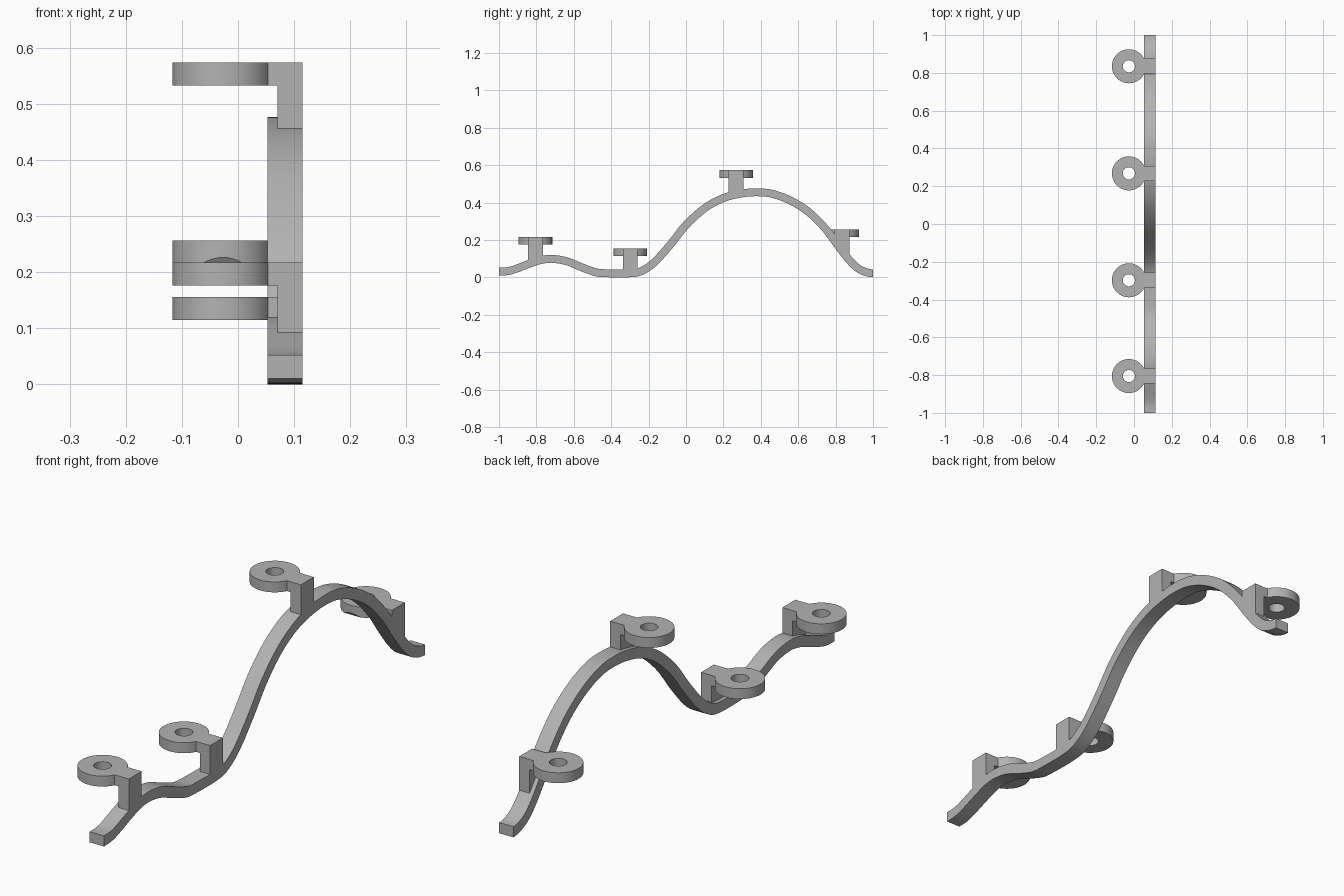
import bpy, bmesh, math
from mathutils import Vector

if "Cube" in bpy.data.objects:
    bpy.data.objects.remove(bpy.data.objects["Cube"])

grey = bpy.data.materials.new("plain grey")
grey.use_nodes = True
colour = (0.45, 0.45, 0.45, 1)
grey.diffuse_color = colour
grey.node_tree.nodes["Principled BSDF"].inputs["Base Color"].default_value = colour

LEFT, STRIP_RIGHT, POST_RIGHT = 0.115, 0.053, 0.07
HALF_THICK, RING_H, HALF_W = 0.021, 0.041, 0.04
RING_X, OUTER_R, HOLE_R = -0.027, 0.09, 0.032


def finish(name, bm):
    bmesh.ops.recalc_face_normals(bm, faces=bm.faces[:])
    mesh = bpy.data.meshes.new(name)
    bm.to_mesh(mesh)
    bm.free()
    ob = bpy.data.objects.new(name, mesh)
    bpy.context.collection.objects.link(ob)
    mesh.materials.append(grey)
    bpy.ops.object.select_all(action='DESELECT')
    ob.select_set(True)
    bpy.context.view_layer.objects.active = ob
    bpy.ops.object.shade_smooth_by_angle(angle=math.radians(30))


def extrude(bm, faces, offset):
    new = bmesh.ops.extrude_face_region(bm, geom=faces)["geom"]
    verts = [g for g in new if isinstance(g, bmesh.types.BMVert)]
    bmesh.ops.translate(bm, verts=verts, vec=offset)


def smooth_path(points, steps=6):
    """Spline through the points, with uneven spacing allowed."""
    p = [Vector(q) for q in points]
    slope = [(p[min(i + 1, len(p) - 1)] - p[max(i - 1, 0)]) for i in range(len(p))]
    slope = [s.y / s.x for s in slope]
    slope[0] = slope[-1] = 0
    out = []
    for i in range(len(p) - 1):
        w = p[i + 1].x - p[i].x
        for k in range(steps):
            t = k / steps
            z = ((2*t**3 - 3*t**2 + 1) * p[i].y + (t**3 - 2*t**2 + t) * w * slope[i]
                 + (3*t**2 - 2*t**3) * p[i + 1].y + (t**3 - t**2) * w * slope[i + 1])
            out.append(Vector((p[i].x + t * w, z)))
    return out + [p[-1]]


# Centre line of the wavy strip as (y, z)
path = smooth_path([
    (-1, .031), (-.94, .036), (-.84, .072), (-.78, .092), (-.72, .099), (-.64, .087),
    (-.56, .055), (-.48, .027), (-.42, .022), (-.3, .022), (-.24, .033), (-.17, .08),
    (-.08, .18), (0, .28), (.1, .37), (.2, .424), (.3, .449), (.38, .455), (.46, .447),
    (.56, .41), (.66, .346), (.75, .255), (.82, .16), (.88, .085), (.93, .042), (1, .022)])


def height_at(y):
    for a, b in zip(path, path[1:]):
        if a.x <= y <= b.x:
            return a.y + (b.y - a.y) * (y - a.x) / (b.x - a.x)


# Wavy strip: thicken the path, then extrude it sideways
bm = bmesh.new()
rows = []
for i, p in enumerate(path):
    d = (path[min(i + 1, len(path) - 1)] - path[max(i - 1, 0)]).normalized()
    n = Vector((-d.y, d.x)) * HALF_THICK
    if i in (0, len(path) - 1):
        n = Vector((0, HALF_THICK))
    rows.append([bm.verts.new((STRIP_RIGHT, q.x, q.y)) for q in (p - n, p + n)])
faces = [bm.faces.new((a[0], b[0], b[1], a[1])) for a, b in zip(rows, rows[1:])]
extrude(bm, faces, (LEFT - STRIP_RIGHT, 0, 0))
finish("wavy_strip", bm)


def ring_tab(name, y, top, trim=False):
    bm = bmesh.new()
    # Keyhole outline: a round arc closed by a square tab
    start = math.asin(HALF_W / OUTER_R)
    count = 48
    angles = [start + (2 * math.pi - 2 * start) * i / count for i in range(count + 1)]
    outline = [(OUTER_R * math.cos(a), OUTER_R * math.sin(a)) for a in angles]
    outline += [(LEFT - RING_X, v) for v in (-HALF_W, 0, HALF_W)]
    outer, inner = [], []
    for u, v in outline:
        a = math.atan2(v, u)
        outer.append(bm.verts.new((RING_X + u, y + v, top - RING_H)))
        inner.append(bm.verts.new((RING_X + HOLE_R * math.cos(a),
                                   y + HOLE_R * math.sin(a), top - RING_H)))
    faces = [bm.faces.new((outer[i - 1], outer[i], inner[i], inner[i - 1]))
             for i in range(len(outer))]
    extrude(bm, faces, (0, 0, RING_H))
    # Small slanted trim on the lower front edge
    if trim:
        cut = bmesh.ops.bisect_plane(
            bm, geom=bm.verts[:] + bm.edges[:] + bm.faces[:],
            plane_co=(0, y - OUTER_R, top - RING_H + 0.011),
            plane_no=(0, -1.4, -1), clear_outer=True)["geom_cut"]
        bmesh.ops.holes_fill(bm, edges=[e for e in cut if isinstance(e, bmesh.types.BMEdge)])
    finish(name, bm)


def post(name, y, top):
    # Upright whose foot follows the slope of the strip
    bm = bmesh.new()
    y0, y1 = y - HALF_W, y + HALF_W
    corners = [(y0, height_at(y0)), (y1, height_at(y1)), (y1, top - RING_H), (y0, top - RING_H)]
    face = bm.faces.new([bm.verts.new((POST_RIGHT, *c)) for c in corners])
    extrude(bm, [face], (LEFT - POST_RIGHT, 0, 0))
    finish(name, bm)


# Four ring mounts along the strip
for label, y, top in (("front", -.805, .217), ("mid_front", -.298, .155),
                      ("mid_back", .268, .573), ("back", .835, .256)):
    ring_tab(label + "_ring_tab", y, top, trim=label == "back")
    post(label + "_post", y, top)
